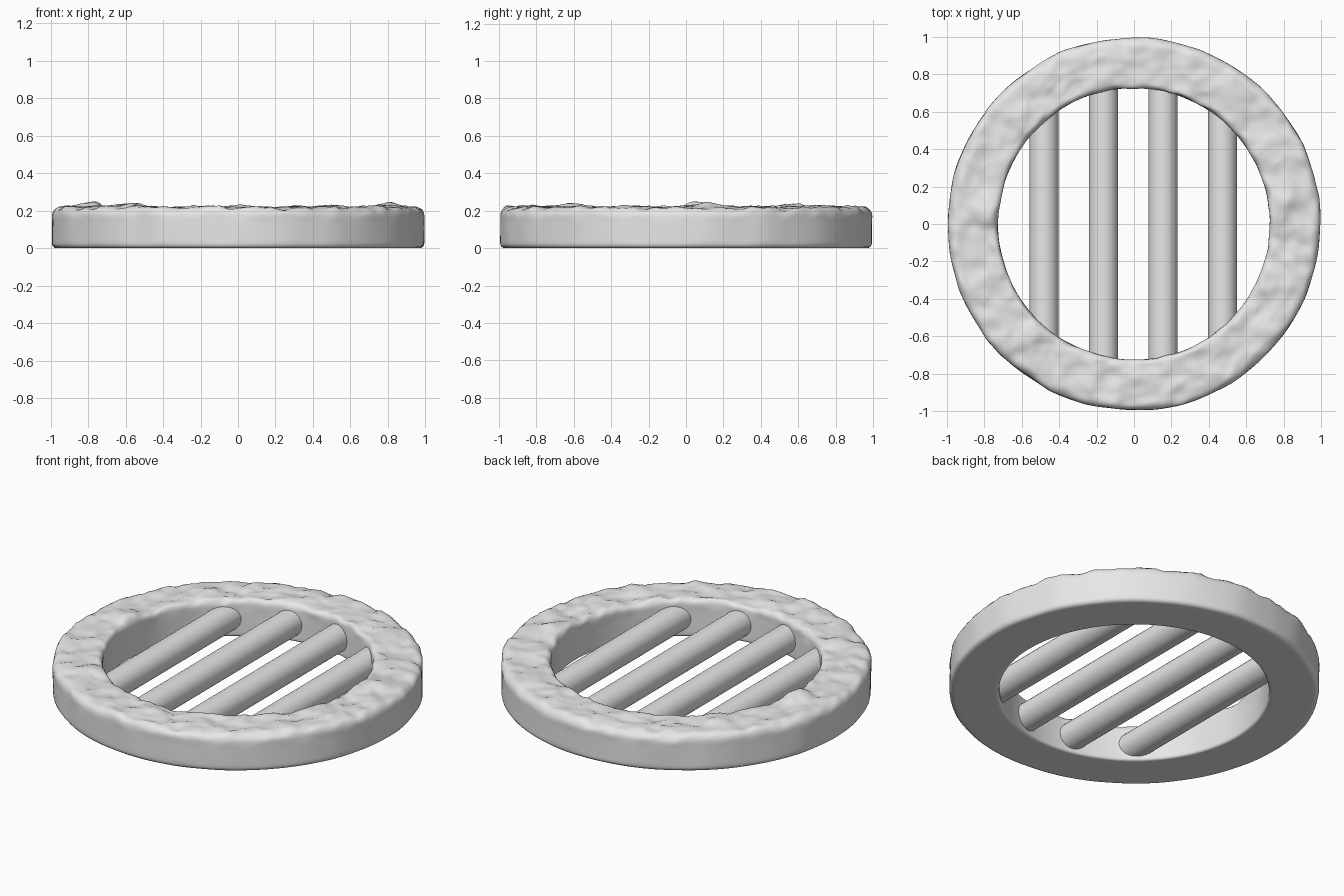
import bpy, bmesh, math
from mathutils import Matrix, Vector, noise

if "Cube" in bpy.data.objects:
    bpy.data.objects.remove(bpy.data.objects["Cube"])

OUTER, INNER, TOP = 0.993, 0.725, 0.217
SEGMENTS = 240

# One plain stone grey for everything
grey = bpy.data.materials.new("stone_grey")
grey.use_nodes = True
grey.diffuse_color = (0.8, 0.8, 0.8, 1)
grey.node_tree.nodes["Principled BSDF"].inputs["Base Color"].default_value = (0.8, 0.8, 0.8, 1)


def finish(bm, name, angle):
    bmesh.ops.recalc_face_normals(bm, faces=bm.faces)
    mesh = bpy.data.meshes.new(name)
    bm.to_mesh(mesh)
    bm.free()
    mesh.materials.append(grey)
    obj = bpy.data.objects.new(name, mesh)
    bpy.context.collection.objects.link(obj)
    bpy.ops.object.select_all(action='DESELECT')
    obj.select_set(True)
    bpy.context.view_layer.objects.active = obj
    bpy.ops.object.shade_smooth_by_angle(angle=math.radians(angle))


def ring_profile():
    """Rounded rectangle section as (radius, height), evenly subdivided."""
    corners = [(OUTER, 0, 0.025, -90), (OUTER, TOP, 0.045, 0),
               (INNER, TOP, 0.03, 90), (INNER, 0, 0.015, 180)]
    points = []
    for r, z, bevel, start in corners:
        cr = r - bevel if r == OUTER else r + bevel
        cz = z + bevel if z == 0 else z - bevel
        for i in range(5):
            a = math.radians(start + 22.5 * i)
            points.append(Vector((cr + bevel * math.cos(a), cz + bevel * math.sin(a))))
    dense = []
    for p, q in zip(points, points[1:] + points[:1]):
        steps = max(1, round((q - p).length / 0.016))
        dense += [p.lerp(q, i / steps) for i in range(steps)]
    return dense


# Larger lumps on the upper face: x, y, height
LUMPS = [(-0.78, 0.07, 0.026), (0.78, 0.1, 0.018), (-0.58, -0.6, 0.015),
         (0.5, 0.7, 0.012), (-0.6, 0.55, 0.015)]


def weather(co):
    """Chipped upper face, gently uneven walls, flat underside."""
    radial = Vector((co.x, co.y, 0)).normalized()
    top = min(1, max(0, (co.z - 0.14) / 0.07))
    wall = min(1, co.z / 0.04)
    outside = math.hypot(co.x, co.y) > 0.86
    chips = noise.fractal(co * 8, 0.8, 2.0, 4)
    crag = abs(noise.noise(co * 11 + Vector((4, 7, 2))))
    lift = 0.011 * chips - 0.012 * crag + 0.003
    for x, y, height in LUMPS:
        lift += height * math.exp(-((co.x - x) ** 2 + (co.y - y) ** 2) / 0.009)
    wobble = noise.noise(Vector((co.x * 5, co.y * 5, co.z * 2)))
    shift = wobble * (0.009 if outside else 0.004) * (0.4 + 0.6 * wall)
    slide = noise.noise_vector(co * 13) * 0.009 * top
    return co + radial * shift + slide + Vector((0, 0, lift * top))


# Stone ring: the section swept around the vertical axis
bm = bmesh.new()
profile = ring_profile()
loops = []
for s in range(SEGMENTS):
    a = math.tau * s / SEGMENTS
    loops.append([bm.verts.new(weather(Vector((p.x * math.cos(a), p.x * math.sin(a), p.y))))
                  for p in profile])
for s in range(SEGMENTS):
    here, there = loops[s], loops[(s + 1) % SEGMENTS]
    for i in range(len(profile)):
        j = (i + 1) % len(profile)
        bm.faces.new((here[i], there[i], there[j], here[j]))
finish(bm, "stone_ring", 50)

# Four round bars running front to back, their ends buried in the ring
for n, x in enumerate((-0.48, -0.163, 0.155, 0.472), 1):
    bm = bmesh.new()
    half = math.sqrt(0.83 ** 2 - x ** 2)
    bmesh.ops.create_cone(bm, cap_ends=True, segments=32, radius1=0.078,
                          radius2=0.078, depth=2 * half,
                          matrix=Matrix.Translation((x, 0, 0.103))
                          @ Matrix.Rotation(math.pi / 2, 4, 'X'))
    finish(bm, f"grate_bar_{n}", 40)
